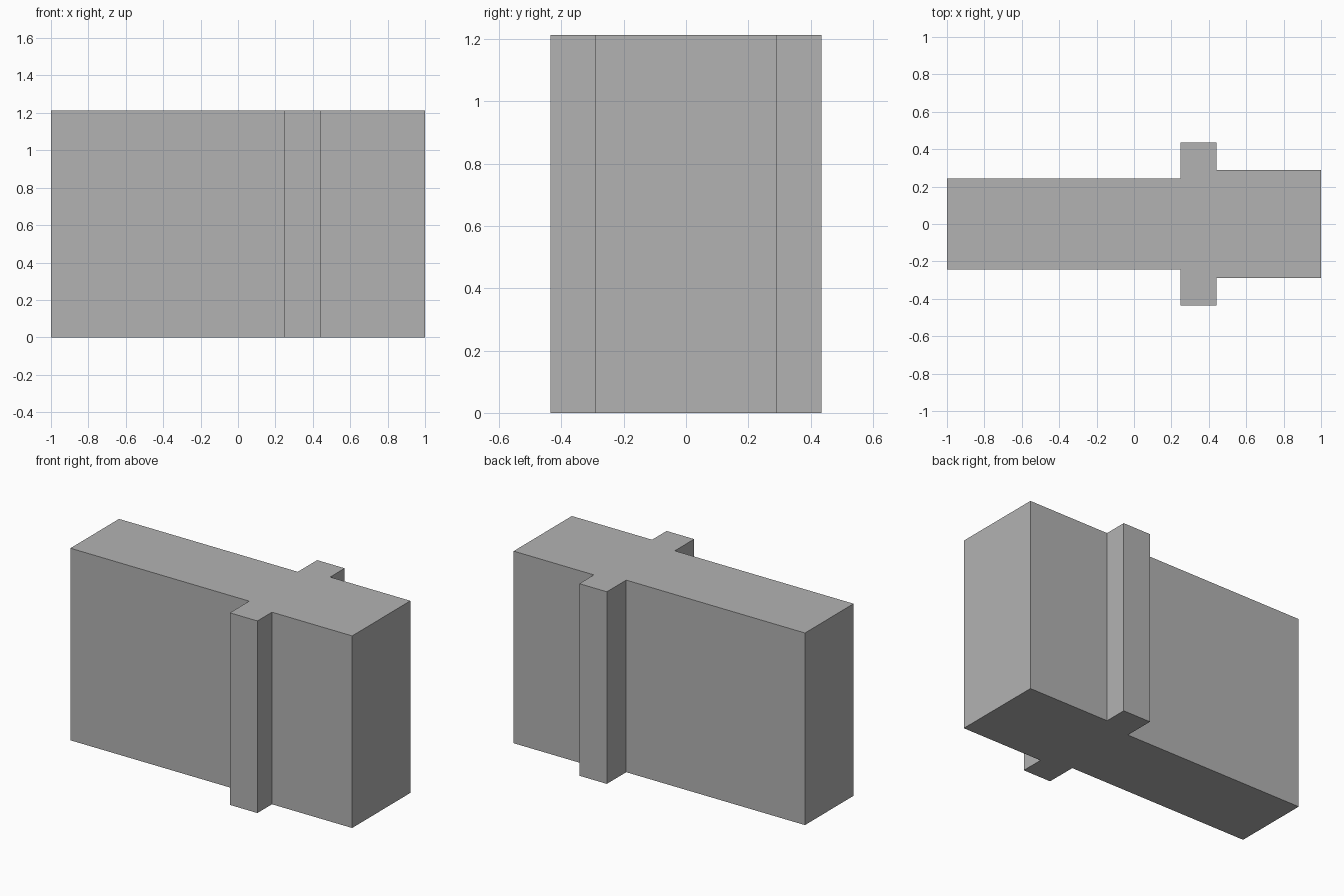
import bpy
import bmesh

cube = bpy.data.objects.get("Cube")
if cube:
    bpy.data.objects.remove(cube, do_unlink=True)

HEIGHT = 1.212

# Plain grey material
grey = bpy.data.materials.new("plain_grey")
grey.use_nodes = True
colour = (0.45, 0.45, 0.45, 1)
grey.diffuse_color = colour
grey.node_tree.nodes["Principled BSDF"].inputs["Base Color"].default_value = colour

# Half plan outline: long wall, projecting rib, thicker short wall
half = [(-1, 0.242), (0.248, 0.242), (0.248, 0.435),
        (0.44, 0.435), (0.44, 0.29), (1, 0.29)]
outline = [(x, -y) for x, y in half] + half[::-1]

# Extrude the mirrored outline into one solid block
bm = bmesh.new()
base = bm.faces.new([bm.verts.new((x, y, 0)) for x, y in outline])
top = bmesh.ops.extrude_face_region(bm, geom=[base], use_keep_orig=True)["geom"]
bmesh.ops.translate(bm, vec=(0, 0, HEIGHT),
                    verts=[g for g in top if isinstance(g, bmesh.types.BMVert)])
bmesh.ops.recalc_face_normals(bm, faces=bm.faces)

mesh = bpy.data.meshes.new("ribbed_wall_block")
bm.to_mesh(mesh)
bm.free()
mesh.materials.append(grey)
block = bpy.data.objects.new("ribbed_wall_block", mesh)
bpy.context.collection.objects.link(block)
